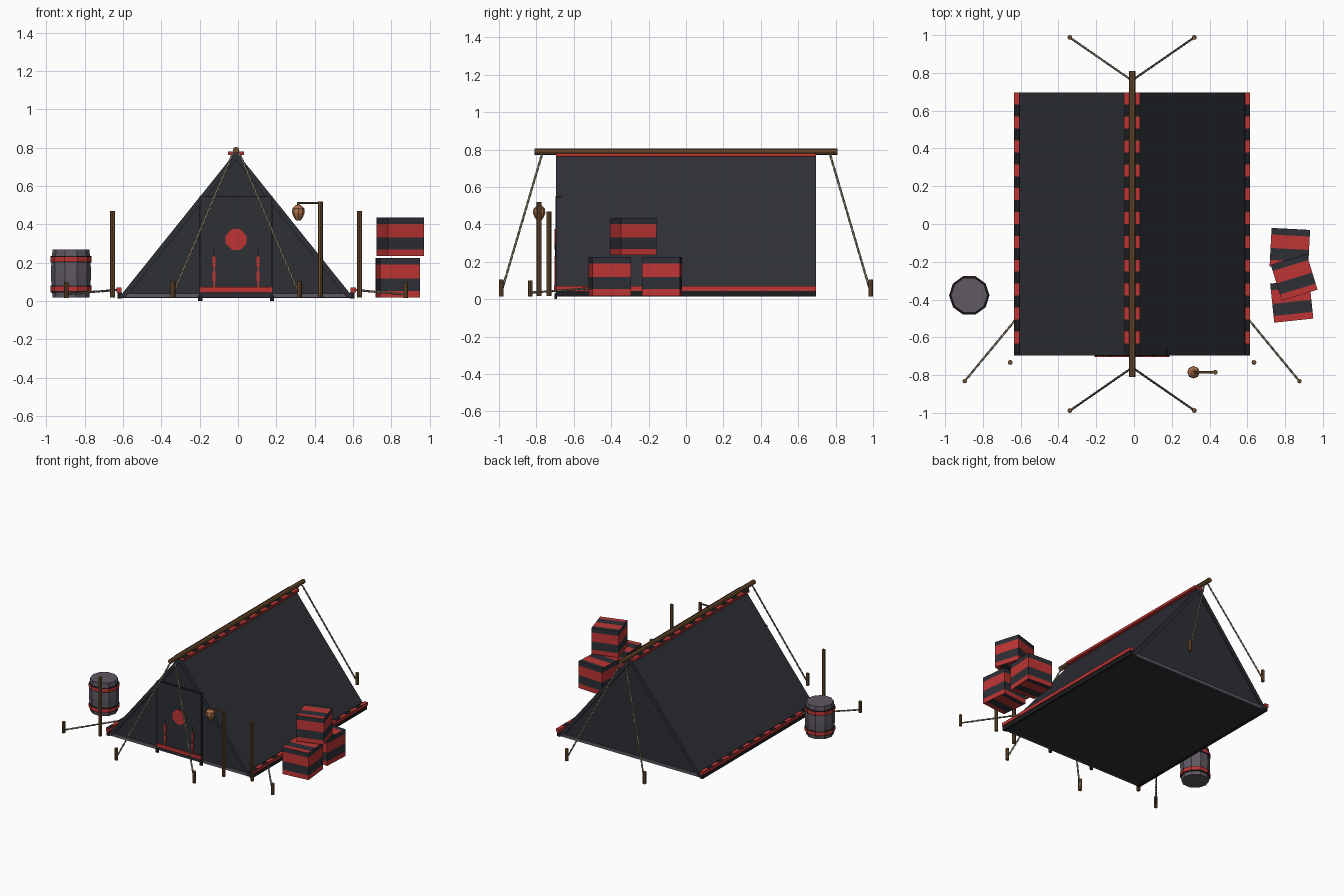
import bpy, bmesh, math
from mathutils import Vector, Matrix

if "Cube" in bpy.data.objects:
    bpy.data.objects.remove(bpy.data.objects["Cube"])


def material(name, r, g, b):
    m = bpy.data.materials.new(name)
    m.use_nodes = True
    m.diffuse_color = (r, g, b, 1)
    m.node_tree.nodes["Principled BSDF"].inputs["Base Color"].default_value = (r, g, b, 1)
    return m


CANVAS = material("dark canvas", 0.027, 0.029, 0.036)
BLACK = material("black trim", 0.012, 0.012, 0.014)
RED = material("red cloth", 0.52, 0.035, 0.035)
WOOD = material("brown wood", 0.15, 0.075, 0.028)
ROPE = material("tan rope", 0.26, 0.21, 0.15)
GREY = material("grey wood", 0.115, 0.1, 0.125)
COPPER = material("copper", 0.42, 0.16, 0.07)

CX = -0.01          # tent centre line
HALF, TOP, BASE, END = 0.61, 0.78, 0.02, 0.695


def finish(name, bm, *mats):
    bmesh.ops.recalc_face_normals(bm, faces=bm.faces)
    me = bpy.data.meshes.new(name)
    bm.to_mesh(me)
    bm.free()
    for m in mats:
        me.materials.append(m)
    ob = bpy.data.objects.new(name, me)
    bpy.context.collection.objects.link(ob)
    return ob


def box(name, x0, x1, y0, y1, z0, z1, *mats):
    bm = bmesh.new()
    bmesh.ops.create_cube(bm, size=1)
    for v in bm.verts:
        v.co = Vector(((x0, x1)[v.co.x > 0], (y0, y1)[v.co.y > 0], (z0, z1)[v.co.z > 0]))
    return finish(name, bm, *mats)


def prism(name, profile, y0, y1, mat):
    """Extrude an x-z outline along y."""
    bm = bmesh.new()
    face = bm.faces.new([bm.verts.new((CX + x, y0, z)) for x, z in profile])
    out = bmesh.ops.extrude_face_region(bm, geom=[face])["geom"]
    bmesh.ops.translate(bm, vec=(0, y1 - y0, 0),
                        verts=[g for g in out if isinstance(g, bmesh.types.BMVert)])
    return finish(name, bm, mat)


def loft(name, start, end, stations, mat, sides=8, twist=0.0):
    """Round part along an axis; stations are (fraction, radius)."""
    a, b = Vector(start), Vector(end)
    rot = (b - a).to_track_quat("Z", "Y")
    bm, rings = bmesh.new(), []
    for i, (t, r) in enumerate(stations):
        ring = []
        for k in range(sides):
            ang = math.tau * k / sides + twist * i
            ring.append(bm.verts.new(a.lerp(b, t) + rot @ Vector((r * math.cos(ang), r * math.sin(ang), 0))))
        rings.append(ring)
    for lo, hi in zip(rings, rings[1:]):
        for k in range(sides):
            n = (k + 1) % sides
            bm.faces.new((lo[k], lo[n], hi[n], hi[k]))
    bm.faces.new(rings[0][::-1])
    bm.faces.new(rings[-1])
    return finish(name, bm, mat)


def rod(name, start, end, r, mat, sides=8):
    return loft(name, start, end, [(0, r), (1, r)], mat, sides)


def rope(name, start, end):
    n = int((Vector(end) - Vector(start)).length / 0.012)
    return loft(name, start, end, [(i / n, 0.0065) for i in range(n + 1)], ROPE, 4, 0.5)


def dashed_bar(name, x0, x1, z0, z1):
    """Red bar whose top alternates red and black along its length."""
    ob = box(name, x0, x1, -END, END, z0, z1, RED, BLACK)
    bm = bmesh.new()
    bm.from_mesh(ob.data)
    step = 2 * END / 22
    for i in range(1, 22):
        bmesh.ops.bisect_plane(bm, geom=bm.verts[:] + bm.edges[:] + bm.faces[:],
                               plane_co=(0, END - i * step, 0), plane_no=(0, 1, 0))
    bm.normal_update()
    for f in bm.faces:
        if f.normal.z > 0.5:
            f.material_index = int((END - f.calc_center_median().y) / step) % 2
    bm.to_mesh(ob.data)
    bm.free()


# Tent shell, end walls and floor
prism("tent_roof", [(-HALF, BASE), (0, TOP), (HALF, BASE), (HALF - 0.035, BASE),
                    (0, TOP - 0.044), (0.035 - HALF, BASE)], -END, END, CANVAS)
for side, label in ((-1, "front"), (1, "back")):
    prism(label + "_wall", [(-HALF + 0.02, BASE), (0, TOP - 0.025), (HALF - 0.02, BASE)],
          side * (END - 0.012), side * (END - 0.024), CANVAS)
    box(label + "_ground_hem", CX - 0.59, CX + 0.59, side * (END - 0.02), side * (END - 0.004),
        0.018, 0.04, GREY)
box("ground_sheet", CX - 0.6, CX + 0.6, -END + 0.02, END - 0.02, 0.016, 0.024, CANVAS)

# Ridge pole and dashed trim
rod("ridge_pole", (CX, -0.81, 0.788), (CX, 0.81, 0.788), 0.017, WOOD)
dashed_bar("ridge_trim", CX - 0.042, CX + 0.042, 0.762, 0.78)
for s, label in ((-1, "right"), (1, "left")):
    xs = sorted((CX + s * 0.597, CX + s * 0.625))
    dashed_bar(label + "_eave_trim", *xs, 0.045, 0.07)
    xs = sorted((CX + s * 0.595, CX + s * 0.618))
    box(label + "_eave_hem", *xs, -END, END, 0.014, 0.045, BLACK)

# Door panel with its frame, hem, straps and emblem plate
Y = -END
box("door_panel", CX - 0.185, CX + 0.185, Y - 0.002, Y + 0.02, 0.02, 0.545, CANVAS)
box("door_top_edge", CX - 0.187, CX + 0.187, Y - 0.004, Y + 0.03, 0.544, 0.549, BLACK)
box("door_hem", CX - 0.19, CX + 0.19, Y - 0.01, Y + 0.005, 0.045, 0.072, RED)
for s, label in ((-1, "right"), (1, "left")):
    x = CX + s * 0.187
    box(label + "_door_edge", x - 0.004, x + 0.004, Y - 0.004, Y + 0.005, 0.01, 0.549, BLACK)
    box(label + "_door_peg", x - 0.011, x + 0.011, Y - 0.008, Y + 0.005, 0, 0.03, BLACK)
    x = CX + s * 0.115
    box(label + "_strap_cord", x - 0.003, x + 0.003, Y - 0.006, Y, 0.07, 0.29, BLACK)
    for z0, z1, w in ((0.07, 0.105, 0.004), (0.105, 0.15, 0.008), (0.15, 0.18, 0.004), (0.18, 0.232, 0.008)):
        box(label + "_strap", x - w, x + w, Y - 0.009, Y, z0, z1, RED)
prism("door_emblem", [(0.02, 0.265), (0.055, 0.3), (0.055, 0.34), (0.02, 0.375),
                      (-0.02, 0.375), (-0.055, 0.34), (-0.055, 0.3), (-0.02, 0.265)],
      Y - 0.008, Y, RED)

# Guy ropes and stakes
for sx, xlab in ((-1, "right"), (1, "left")):
    for sy, ylab in ((-1, "front"), (1, "back")):
        x, y = CX + sx * 0.33, sy * 0.988
        rod(f"{ylab}_{xlab}_stake", (x, y, 0.015), (x, y, 0.105), 0.013, WOOD)
        rope(f"{ylab}_{xlab}_rope", (CX + sx * 0.015, sy * 0.77, 0.775), (x, y, 0.035))
    x = CX + sx * 0.886
    rod(xlab + "_side_stake", (x, -0.832, 0.015), (x, -0.832, 0.1), 0.012, WOOD)
    rope(xlab + "_side_rope", (CX + sx * 0.62, -0.51, 0.058), (x, -0.832, 0.035))
    x = CX + sx * 0.645
    rod(xlab + "_post", (x, -0.733, 0.018), (x, -0.733, 0.47), 0.013, WOOD)

# Hanging lantern
LX, LY = 0.315, -0.785
rod("lantern_post", (0.43, LY, 0.018), (0.43, LY, 0.52), 0.013, WOOD)
rod("lantern_arm", (LX, LY, 0.512), (0.435, LY, 0.512), 0.006, WOOD, 6)
loft("lantern_body", (LX, LY, 0.42), (LX, LY, 0.5),
     [(0, 0.012), (0.25, 0.025), (0.5, 0.033), (0.8, 0.031), (1, 0.014)], COPPER)
rod("lantern_hook", (LX, LY, 0.495), (LX, LY, 0.516), 0.006, WOOD, 6)

# Barrel with hoops
BX, BY = -0.872, -0.378
loft("barrel", (BX, BY, 0.018), (BX, BY, 0.27),
     [(0, 0.096), (0.25, 0.102), (0.5, 0.105), (0.75, 0.102), (1, 0.096)], GREY, 10)
for z in (0.063, 0.218):
    rod("barrel_hoop", (BX, BY, z - 0.012), (BX, BY, z + 0.012), 0.107, RED, 10)
    for e in (-0.015, 0.015):
        rod("hoop_edge", (BX, BY, z + e - 0.003), (BX, BY, z + e + 0.003), 0.106, BLACK, 10)


def crate(name, x, y, z, w, h, turn):
    """Striped crate: sides banded by height, lids banded by depth."""
    bm = bmesh.new()
    bmesh.ops.create_cube(bm, size=1)
    cuts = (0.33, -0.02, -0.33)
    for axis in ((0, 0, 1), (0, 1, 0)):
        for c in cuts:
            bmesh.ops.bisect_plane(bm, geom=bm.verts[:] + bm.edges[:] + bm.faces[:],
                                   plane_co=Vector(axis) * c, plane_no=axis)
    bm.normal_update()
    for f in bm.faces:
        mid = f.calc_center_median()
        level = mid.y if abs(f.normal.z) > 0.5 else mid.z
        f.material_index = sum(level < c for c in cuts) % 2
    place = Matrix.Translation((x, y, z + h / 2)) @ Matrix.Rotation(math.radians(turn), 4, "Z")
    bmesh.ops.transform(bm, matrix=place @ Matrix.Diagonal((w, w, h, 1)), verts=bm.verts)
    finish(name, bm, CANVAS, RED)


crate("front_crate", 0.835, -0.408, 0.018, 0.208, 0.207, 6)
crate("back_crate", 0.825, -0.128, 0.018, 0.204, 0.207, -3)
crate("top_crate", 0.848, -0.282, 0.235, 0.198, 0.2, 17)
